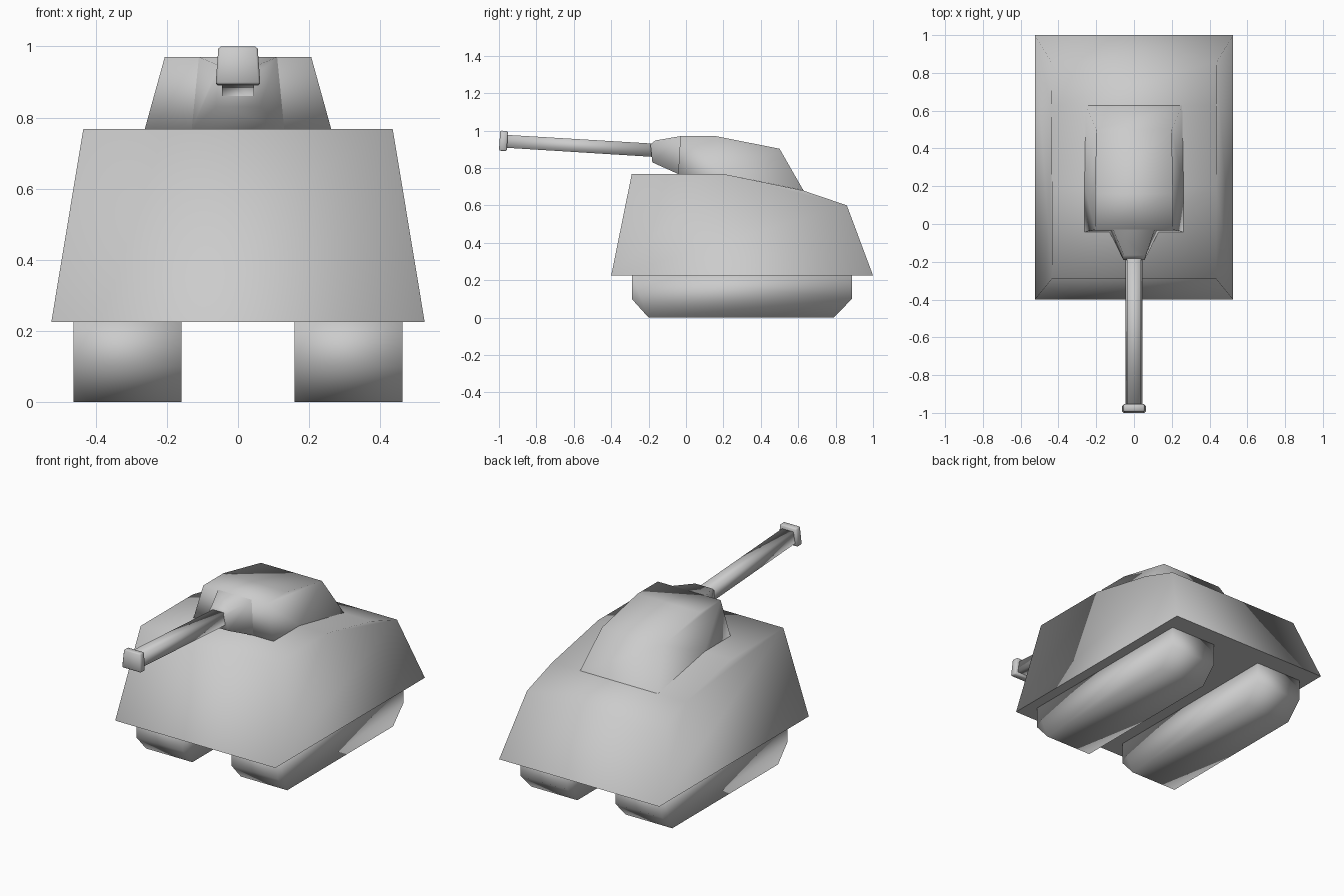
import bpy
import bmesh
import math

if "Cube" in bpy.data.objects:
    bpy.data.objects.remove(bpy.data.objects["Cube"])


def prism(name, profile, x_center=0.0, bevel=0.0):
    """Side profile of (half width, y, z) points, spanned from -x to +x."""
    bm = bmesh.new()
    left = [bm.verts.new((x_center - w, y, z)) for w, y, z in profile]
    right = [bm.verts.new((x_center + w, y, z)) for w, y, z in profile]
    n = len(profile)
    bm.faces.new(left)
    bm.faces.new(right[::-1])
    for i in range(n):
        j = (i + 1) % n
        bm.faces.new((left[i], right[i], right[j], left[j]))
    if bevel:
        bmesh.ops.bevel(bm, geom=bm.edges[:], offset=bevel, segments=1,
                        affect='EDGES')
    bmesh.ops.recalc_face_normals(bm, faces=bm.faces[:])
    mesh = bpy.data.meshes.new(name)
    bm.to_mesh(mesh)
    bm.free()
    obj = bpy.data.objects.new(name, mesh)
    bpy.context.collection.objects.link(obj)
    bpy.ops.object.select_all(action='DESELECT')
    obj.select_set(True)
    bpy.context.view_layer.objects.active = obj
    bpy.ops.object.shade_smooth_by_angle(angle=math.radians(95))
    return obj


# Tapered hull with a sloping rear deck
prism("hull", [(0.525, -0.40, 0.225), (0.435, -0.29, 0.768),
               (0.435, 0.20, 0.768), (0.438, 0.625, 0.68),
               (0.44, 0.86, 0.60), (0.525, 1.0, 0.225)])

# Turret, its underside following the deck
prism("turret", [(0.262, -0.042, 0.768), (0.206, -0.03, 0.97),
                 (0.206, 0.16, 0.97), (0.20, 0.50, 0.903),
                 (0.255, 0.628, 0.68), (0.262, 0.20, 0.768)])

# Mantlet tapering toward the gun
prism("mantlet", [(0.11, -0.03, 0.97), (0.055, -0.165, 0.947),
                  (0.055, -0.19, 0.925), (0.062, -0.18, 0.83),
                  (0.13, -0.042, 0.768)])

# Four-sided gun barrel and muzzle block
prism("gun_barrel", [(0.037, -0.17, 0.93), (0.037, -0.96, 0.977),
                     (0.045, -0.96, 0.908), (0.045, -0.17, 0.859)])
prism("muzzle", [(0.055, -0.993, 1.0), (0.055, -0.952, 0.997),
                 (0.063, -0.958, 0.89), (0.063, -1.0, 0.893)], bevel=0.006)

# Pair of tracks
for side, label in ((-1, "left"), (1, "right")):
    prism(label + "_track",
          [(0.152, y, z) for y, z in
           ((-0.29, 0.225), (-0.29, 0.10), (-0.20, 0.0),
            (0.79, 0.0), (0.887, 0.10), (0.887, 0.225))],
          x_center=side * 0.311)
